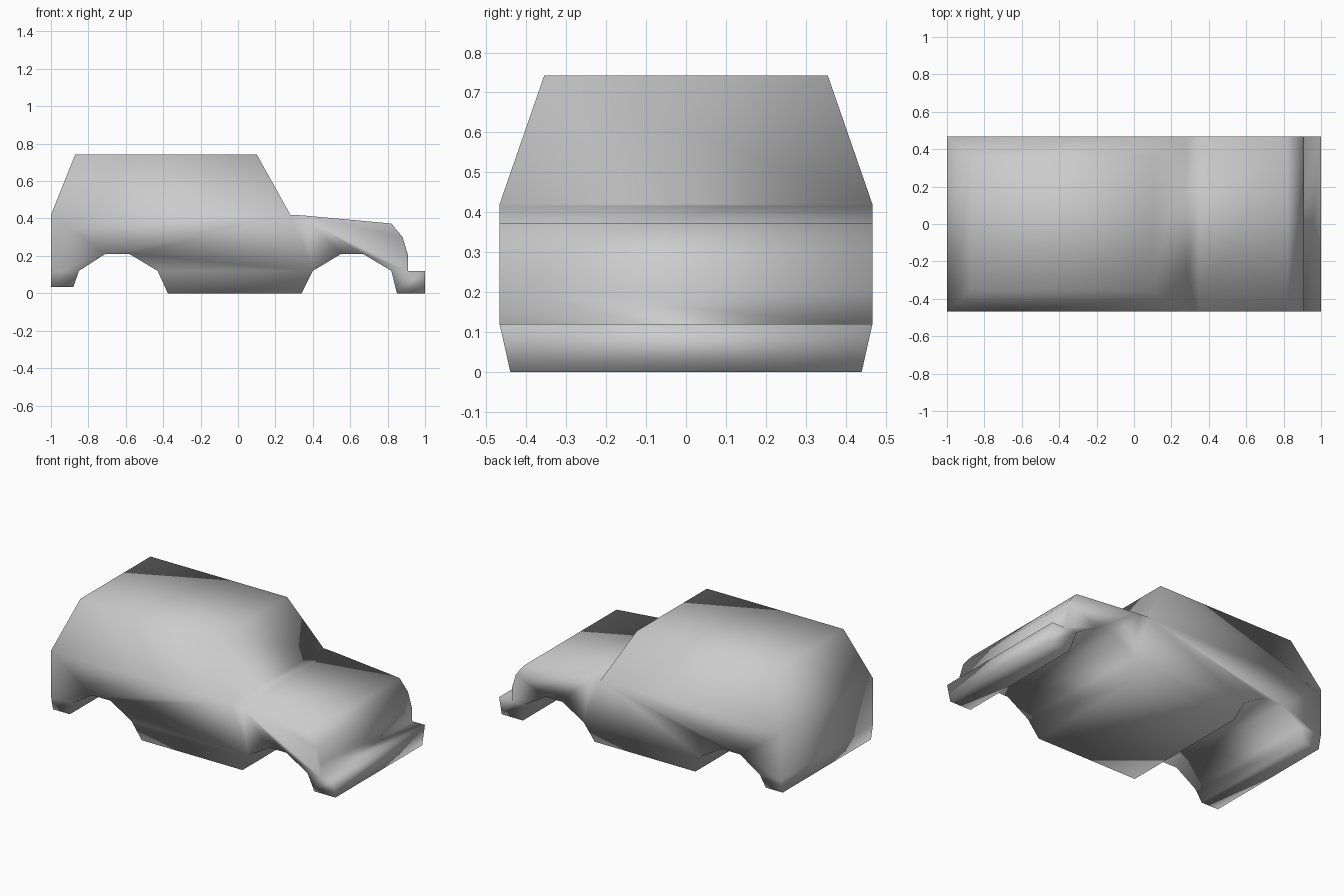
import bpy, bmesh

old = bpy.data.objects.get("Cube")
if old:
    bpy.data.objects.remove(old, do_unlink=True)

BELT, SILL, ROOF = 0.42, 0.12, 0.743

# Side profile (x, z), clockwise from the lower rear corner
profile = [
    (-1, 0.035), (-1, SILL), (-1, BELT),                      # tail
    (-0.87, ROOF), (0.10, ROOF), (0.28, BELT),                # cabin
    (0.35, 0.416), (0.82, 0.373), (0.88, 0.30), (0.91, 0.20), # bonnet and nose
    (0.91, SILL), (1, SILL), (1, 0), (0.85, 0),               # bumper
    (0.82, SILL), (0.67, 0.21), (0.55, 0.21), (0.40, SILL),   # front arch
    (0.34, 0), (-0.375, 0),                                   # floor
    (-0.43, SILL), (-0.58, 0.21), (-0.71, 0.21), (-0.85, SILL), (-0.88, 0.035),
]

# Side panels, as profile point numbers
panels = [
    (2, 3, 4, 5),                                # cabin
    (0, 1, 23, 24),                              # rear corner
    (17, 18, 19, 20),                            # sill
    (10, 11, 12, 13, 14),                        # bumper end
    (1, 2, 22, 23),                              # rear quarter
    (2, 5, 17, 20, 21, 22),                      # door
    (5, 6, 7, 8, 9, 10, 14, 15, 16, 17),         # front wing
]


def half_width(z):
    """Sides are upright between sill and belt, and lean inward beyond."""
    if z > BELT:
        return 0.467 - 0.112 * (z - BELT) / (ROOF - BELT)
    if z < SILL:
        return 0.467 - 0.027 * (SILL - z) / SILL
    return 0.467


bm = bmesh.new()
right = [bm.verts.new((x, -half_width(z), z)) for x, z in profile]
left = [bm.verts.new((x, half_width(z), z)) for x, z in profile]

# Cross strips joining both sides, then the side panels
for i in range(len(profile)):
    bm.faces.new((right[i - 1], right[i], left[i], left[i - 1]))
for panel in panels:
    for side in (right, left):
        bm.faces.new([side[i] for i in panel])
bmesh.ops.recalc_face_normals(bm, faces=bm.faces)
for face in bm.faces:
    face.smooth = True

mesh = bpy.data.meshes.new("car_body")
bm.to_mesh(mesh)
bm.free()
body = bpy.data.objects.new("car_body", mesh)
bpy.context.collection.objects.link(body)

# Plain light grey
grey = bpy.data.materials.new("light_grey")
grey.use_nodes = True
color = (0.6, 0.6, 0.6, 1)
grey.diffuse_color = color
grey.node_tree.nodes["Principled BSDF"].inputs["Base Color"].default_value = color
mesh.materials.append(grey)
